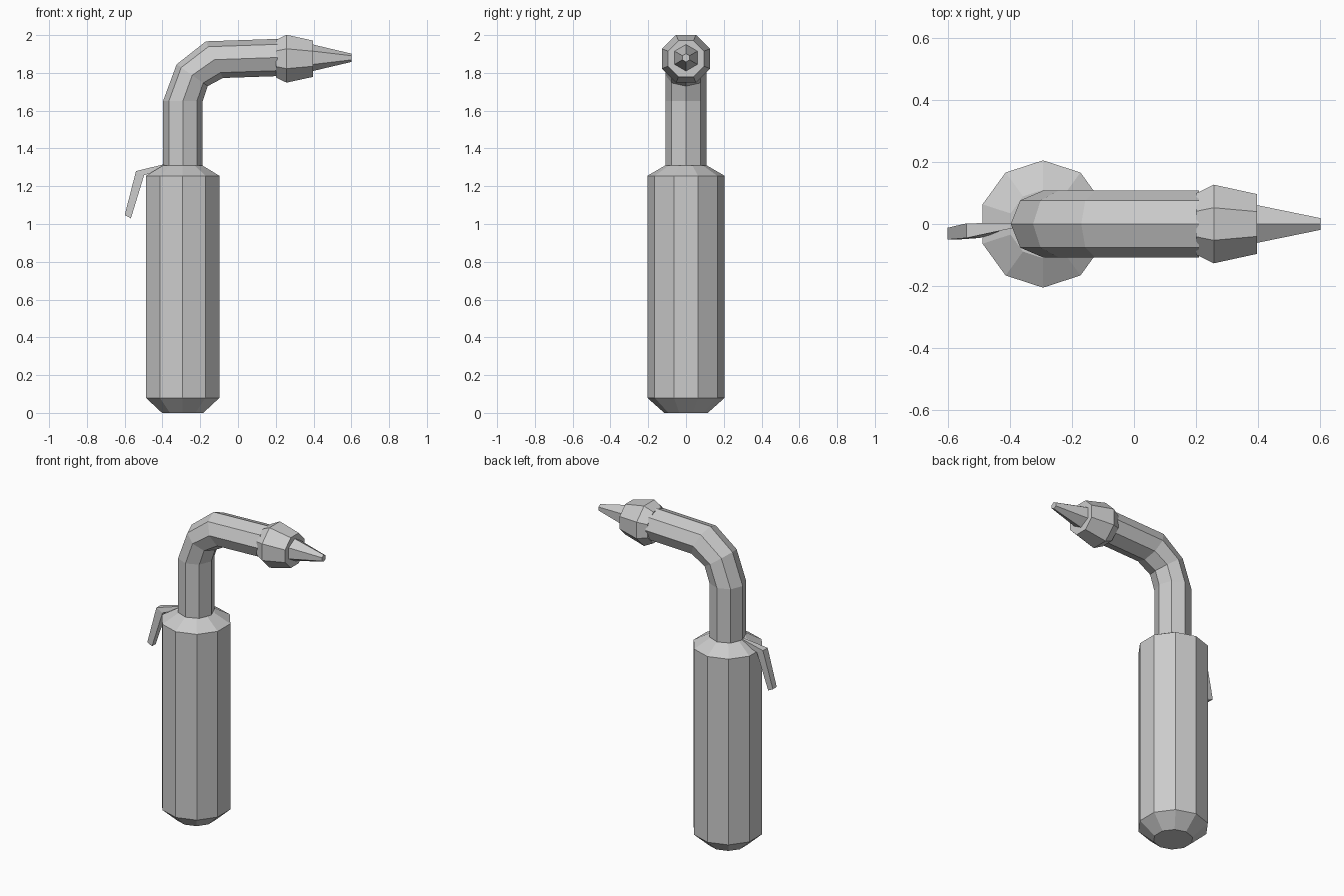
import bpy, bmesh, math
from mathutils import Vector

if "Cube" in bpy.data.objects:
    bpy.data.objects.remove(bpy.data.objects["Cube"])


def loft(name, rings):
    """Skin a list of equal-length point rings and cap both ends."""
    bm = bmesh.new()
    vr = [[bm.verts.new(p) for p in ring] for ring in rings]
    n = len(vr[0])
    for a, b in zip(vr, vr[1:]):
        for i in range(n):
            j = (i + 1) % n
            bm.faces.new((a[i], a[j], b[j], b[i]))
    bm.faces.new(vr[0])
    bm.faces.new(vr[-1])
    bmesh.ops.recalc_face_normals(bm, faces=bm.faces[:])
    mesh = bpy.data.meshes.new(name)
    bm.to_mesh(mesh)
    bm.free()
    obj = bpy.data.objects.new(name, mesh)
    bpy.context.collection.objects.link(obj)
    return obj


def ring(center, u, v, sides, phase=0.0):
    """Ellipse ring around center with half axes u and v."""
    c, u, v = Vector(center), Vector(u), Vector(v)
    angles = [math.radians(phase) + math.tau * i / sides for i in range(sides)]
    return [c + u * math.cos(a) + v * math.sin(a) for a in angles]


# Gas cylinder: ten-sided with chamfered base and shoulder
loft("gas_cylinder", [ring((-0.293, 0, z), (r, 0, 0), (0, r, 0), 10, 18)
                      for r, z in [(0.115, 0), (0.205, 0.08), (0.205, 1.255), (0.11, 1.31)]])

# Bent neck: each section is given by its outer and inner (x, z) points
neck = [((-0.397, 1.28), (-0.187, 1.28)), ((-0.397, 1.65), (-0.187, 1.65)),
        ((-0.325, 1.845), (-0.16, 1.73)), ((-0.17, 1.967), (-0.08, 1.773)),
        ((0.21, 1.98), (0.21, 1.783))]
rings = []
for (ox, oz), (ix, iz) in neck:
    outer, inner = Vector((ox, 0, oz)), Vector((ix, 0, iz))
    rings.append(ring((outer + inner) / 2, (outer - inner) / 2, (0, 0.108, 0), 8))
loft("bent_neck", rings)


def along_x(name, profile, sides, phase, z):
    loft(name, [ring((x, 0, z), (0, 0, r), (0, r, 0), sides, phase) for x, r in profile])


# Burner head collar and tapered nozzle
along_x("burner_head", [(0.2, 0.107), (0.257, 0.137), (0.397, 0.104)], 8, 22.5, 1.875)
along_x("nozzle", [(0.38, 0.074), (0.6, 0.022)], 6, 0, 1.88)

# Trigger lever: top (x, z), bottom (x, z), then its y range
lever = [((-0.385, 1.318), (-0.385, 1.295), -0.012, 0.004),
         ((-0.54, 1.28), (-0.497, 1.258), -0.045, 0.002),
         ((-0.6, 1.047), (-0.567, 1.03), -0.05, -0.012)]
loft("trigger_lever", [[(t[0], y0, t[1]), (t[0], y1, t[1]), (b[0], y1, b[1]), (b[0], y0, b[1])]
                       for t, b, y0, y1 in lever])
